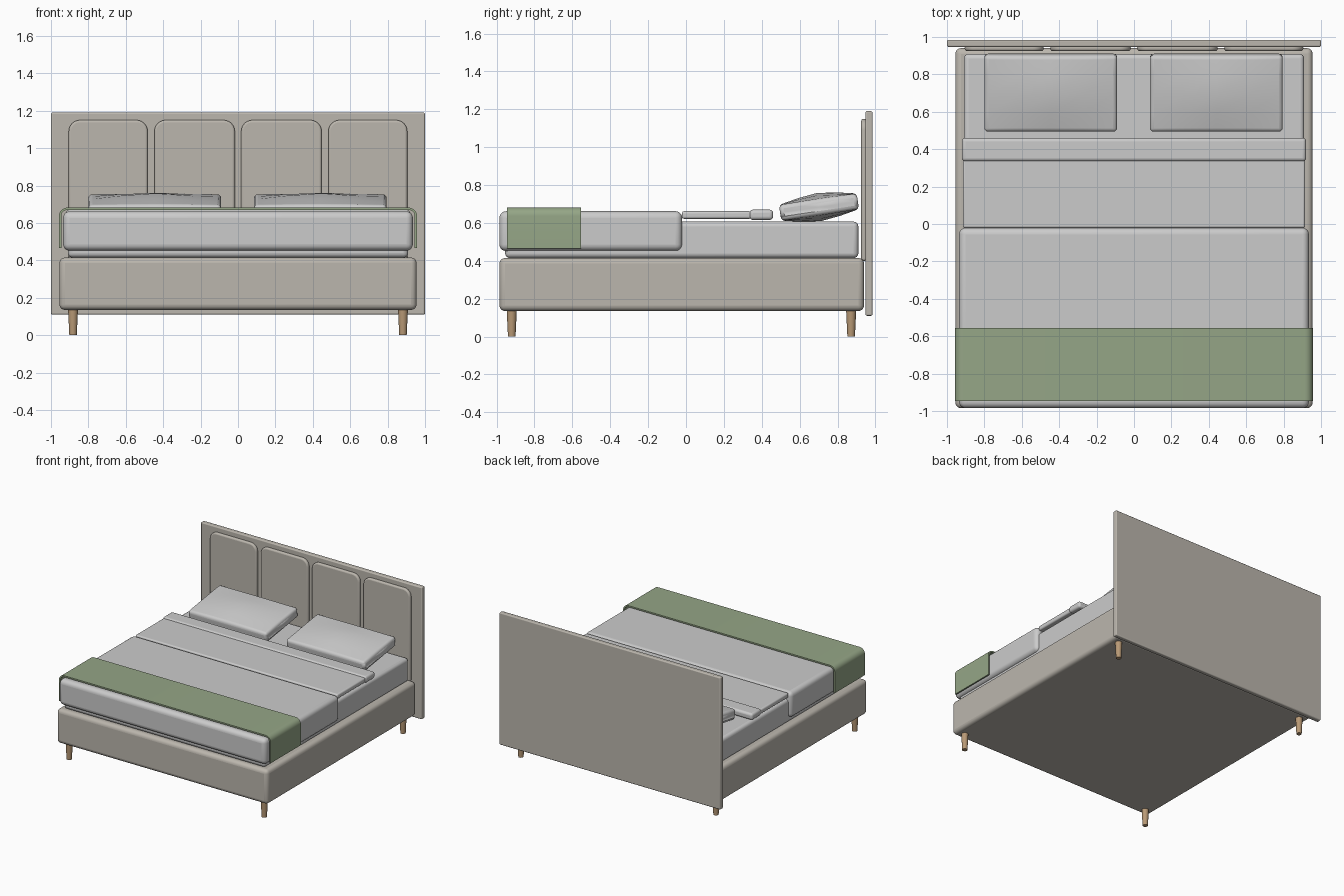
import bpy, bmesh, math
from mathutils import Matrix

if "Cube" in bpy.data.objects:
    bpy.data.objects.remove(bpy.data.objects["Cube"])


def material(name, rgb):
    m = bpy.data.materials.new(name)
    m.diffuse_color = (*rgb, 1)
    m.use_nodes = True
    m.node_tree.nodes["Principled BSDF"].inputs["Base Color"].default_value = m.diffuse_color
    return m


fabric = material("beige_fabric", (0.50, 0.47, 0.42))
wood = material("wood", (0.48, 0.32, 0.18))
green = material("green_throw", (0.30, 0.38, 0.24))
linen = material("linen", (0.68, 0.68, 0.66))


def finish(name, bm, mat=None, bevel=0, segments=4):
    bmesh.ops.recalc_face_normals(bm, faces=bm.faces)
    mesh = bpy.data.meshes.new(name)
    bm.to_mesh(mesh)
    bm.free()
    ob = bpy.data.objects.new(name, mesh)
    bpy.context.collection.objects.link(ob)
    if mat:
        mesh.materials.append(mat)
    if bevel:
        mod = ob.modifiers.new("bevel", "BEVEL")
        mod.width, mod.segments = bevel, segments
        mod.limit_method, mod.angle_limit = "ANGLE", math.radians(40)
    bpy.ops.object.select_all(action="DESELECT")
    ob.select_set(True)
    bpy.context.view_layer.objects.active = ob
    bpy.ops.object.shade_smooth_by_angle(angle=math.radians(35))
    return ob


def box(name, x, y, z, mat=None, bevel=0.01, segments=4):
    """Rounded box from (min, max) ranges."""
    bm = bmesh.new()
    bmesh.ops.create_cube(bm, size=1)
    for v in bm.verts:
        v.co = [(a + b) / 2 + c * (b - a) for c, (a, b) in zip(v.co, (x, y, z))]
    return finish(name, bm, mat, bevel, segments)


def extrude_profile(name, pts, axis, lo, hi, mat, bevel=0, segments=4):
    """Extrude a closed (u, z) outline along x or y."""
    bm = bmesh.new()
    put = (lambda u, z: (lo, u, z)) if axis == "x" else (lambda u, z: (u, lo, z))
    face = bm.faces.new([bm.verts.new(put(*p)) for p in pts])
    ext = bmesh.ops.extrude_face_region(bm, geom=[face])
    move = (hi - lo, 0, 0) if axis == "x" else (0, hi - lo, 0)
    bmesh.ops.translate(bm, vec=move, verts=[g for g in ext["geom"] if isinstance(g, bmesh.types.BMVert)])
    return finish(name, bm, mat, bevel, segments)


def arc(cx, cz, r, a0, a1, n=8):
    return [(cx + r * math.cos(math.radians(a0 + (a1 - a0) * i / n)),
             cz + r * math.sin(math.radians(a0 + (a1 - a0) * i / n))) for i in range(n + 1)]


# Upholstered base, mattress and duvet
box("base", (-0.955, 0.955), (-0.985, 0.94), (0.135, 0.415), fabric, 0.03)
box("mattress", (-0.91, 0.91), (-0.955, 0.91), (0.415, 0.607), None, 0.025)
box("duvet", (-0.935, 0.935), (-0.985, -0.02), (0.452, 0.662), linen, 0.035, 5)

# Turned-back sheet and its folded edge
box("sheet", (-0.915, 0.915), (-0.022, 0.345), (0.622, 0.662), linen, 0.012)
box("sheet_fold", (-0.92, 0.92), (0.335, 0.46), (0.616, 0.67), None, 0.018)

# Headboard with four padded panels
box("headboard", (-1, 1), (0.947, 0.985), (0.11, 1.19), fabric, 0.008, 3)
for i, (a, b) in enumerate([(-0.905, -0.483), (-0.447, -0.017), (0.017, 0.447), (0.483, 0.905)]):
    r = 0.06
    outline = ([(a, 0.40), (b, 0.40)] + arc(b - r, 1.15 - r, r, 0, 90)
               + arc(a + r, 1.15 - r, r, 90, 180))
    extrude_profile(f"headboard_panel_{i + 1}", outline, "y", 0.925, 0.955, fabric, 0.012)

# Throw draped over the foot end
w, top, low, t, r = 0.957, 0.682, 0.465, 0.012, 0.045
right = [(w, low)] + arc(w - r, top - r, r, 0, 90)
inner = [(w - t, low)] + arc(w - r, top - r, r - t, 0, 90)
outline = right + [(-u, z) for u, z in reversed(right)]
outline += [(-u, z) for u, z in inner] + list(reversed(inner))
extrude_profile("throw", outline, "y", -0.945, -0.555, green)

# Puffed pillows leaning slightly toward the headboard
for side, cx in (("left", -0.445), ("right", 0.44)):
    bm = bmesh.new()
    bmesh.ops.create_cube(bm, size=1)
    bmesh.ops.subdivide_edges(bm, edges=bm.edges[:], cuts=3, use_grid_fill=True)
    for v in bm.verts:
        x, y, z = v.co
        puff = 0.042 + 0.033 * (1 - abs(2 * x) ** 1.4) * (1 - abs(2 * y) ** 1.4)
        v.co = (x * 0.71, y * 0.415, 2 * z * puff)
    bm.transform(Matrix.Translation((cx, 0.702, 0.684)) @ Matrix.Rotation(math.radians(8.5), 4, "X"))
    finish(f"pillow_{side}", bm, linen, 0.03)

# Tapered wooden legs
for sx, xname in ((-1, "left"), (1, "right")):
    for y, yname in ((-0.92, "front"), (0.872, "back")):
        bm = bmesh.new()
        bmesh.ops.create_cone(bm, cap_ends=True, segments=24, radius1=0.02, radius2=0.027, depth=0.15,
                              matrix=Matrix.Translation((sx * 0.882, y, 0.075)))
        finish(f"{yname}_{xname}_leg", bm, wood)
